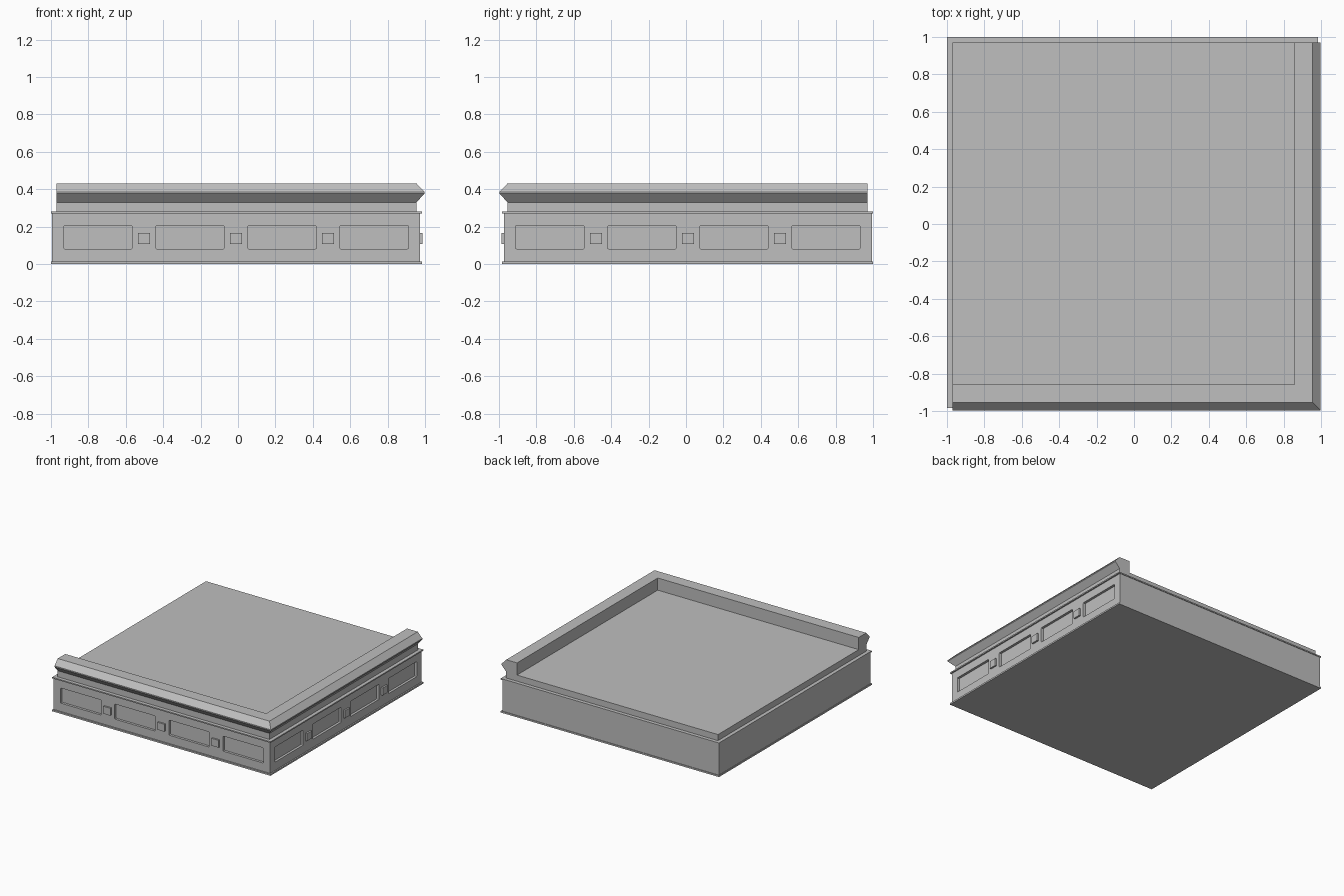
import bpy
import bmesh
from mathutils import Vector

cube = bpy.data.objects.get("Cube")
if cube:
    bpy.data.objects.remove(cube, do_unlink=True)

# One stone colour
STONE = (0.52, 0.52, 0.52, 1.0)
stone = bpy.data.materials.new("grey stone")
stone.use_nodes = True
stone.diffuse_color = STONE
stone.node_tree.nodes["Principled BSDF"].inputs["Base Color"].default_value = STONE


def finish(name, bm):
    bmesh.ops.recalc_face_normals(bm, faces=bm.faces)
    mesh = bpy.data.meshes.new(name)
    bm.to_mesh(mesh)
    bm.free()
    mesh.materials.append(stone)
    obj = bpy.data.objects.new(name, mesh)
    bpy.context.collection.objects.link(obj)
    return obj


def add_box(bm, low, high):
    low, high = Vector(low), Vector(high)
    verts = bmesh.ops.create_cube(bm, size=1)["verts"]
    for v in verts:
        v.co = (low + high) / 2 + v.co * (high - low)
    return verts


def slab(name, back, front, z0, z1):
    """Square slab: open sides reach 'back', decorated sides reach 'front'."""
    bm = bmesh.new()
    add_box(bm, (-back, -front, z0), (front, back, z1))
    return finish(name, bm)


def wall_blocks(bm, centres, width, z0, z1, inner, outer, rounding=0):
    """Blocks along the front wall, repeated along the left wall."""
    for c in centres:
        a, b = c - width / 2, c + width / 2
        for axis, low, high in ((1, (a, -outer, z0), (b, -inner, z1)),
                                (0, (inner, -b, z0), (outer, -a, z1))):
            verts = add_box(bm, low, high)
            if rounding:
                edges = {e for v in verts for e in v.link_edges
                         if abs((e.verts[0].co - e.verts[1].co).normalized()[axis]) > 0.9}
                bmesh.ops.bevel(bm, geom=list(edges), offset=rounding, segments=2,
                                profile=0.5, affect='EDGES')


# Base with recessed panels on the front and left walls
MIDDLE, PITCH, FACE = -0.01, 0.492, 0.973
base = slab("base", 0.995, FACE, 0.005, 0.275)
bm = bmesh.new()
wall_blocks(bm, [MIDDLE + PITCH * (i - 1.5) for i in range(4)], 0.367,
            0.081, 0.205, FACE - 0.02, FACE + 0.05, 0.006)
cutter = finish("panel_cutter", bm)
cutter.hide_render = True
cut = base.modifiers.new("panels", 'BOOLEAN')
cut.operation = 'DIFFERENCE'
cut.solver = 'EXACT'
cut.object = cutter
bpy.context.view_layer.objects.active = base
bpy.ops.object.modifier_apply(modifier=cut.name)
bpy.data.objects.remove(cutter, do_unlink=True)

# Raised square studs between the panels
bm = bmesh.new()
wall_blocks(bm, [MIDDLE + PITCH * i for i in (-1, 0, 1)], 0.064,
            0.106, 0.167, FACE - 0.01, 0.987)
finish("square_studs", bm)

# Thin trim bands and the deck
slab("bottom_trim", 1.0, 0.984, 0, 0.013)
slab("top_trim", 1.0, 0.984, 0.27, 0.28)
slab("deck", 0.97, 0.857, 0.275, 0.33)

# Parapet with flared cornice, swept round the front left corner
END = 0.97
profile = [(0.857, 0.275), (0.955, 0.275), (0.955, 0.33), (0.997, 0.377),
           (0.997, 0.386), (0.955, 0.43), (0.857, 0.43)]
bm = bmesh.new()
rings = [[bm.verts.new(place(u, z)) for u, z in profile] for place in (
    lambda u, z: (-END, -u, z), lambda u, z: (u, -u, z), lambda u, z: (u, END, z))]
for r, s in zip(rings, rings[1:]):
    for i in range(len(profile)):
        j = (i + 1) % len(profile)
        bm.faces.new((r[i], r[j], s[j], s[i]))
bm.faces.new(rings[0])
bm.faces.new(rings[-1])
finish("parapet", bm)
